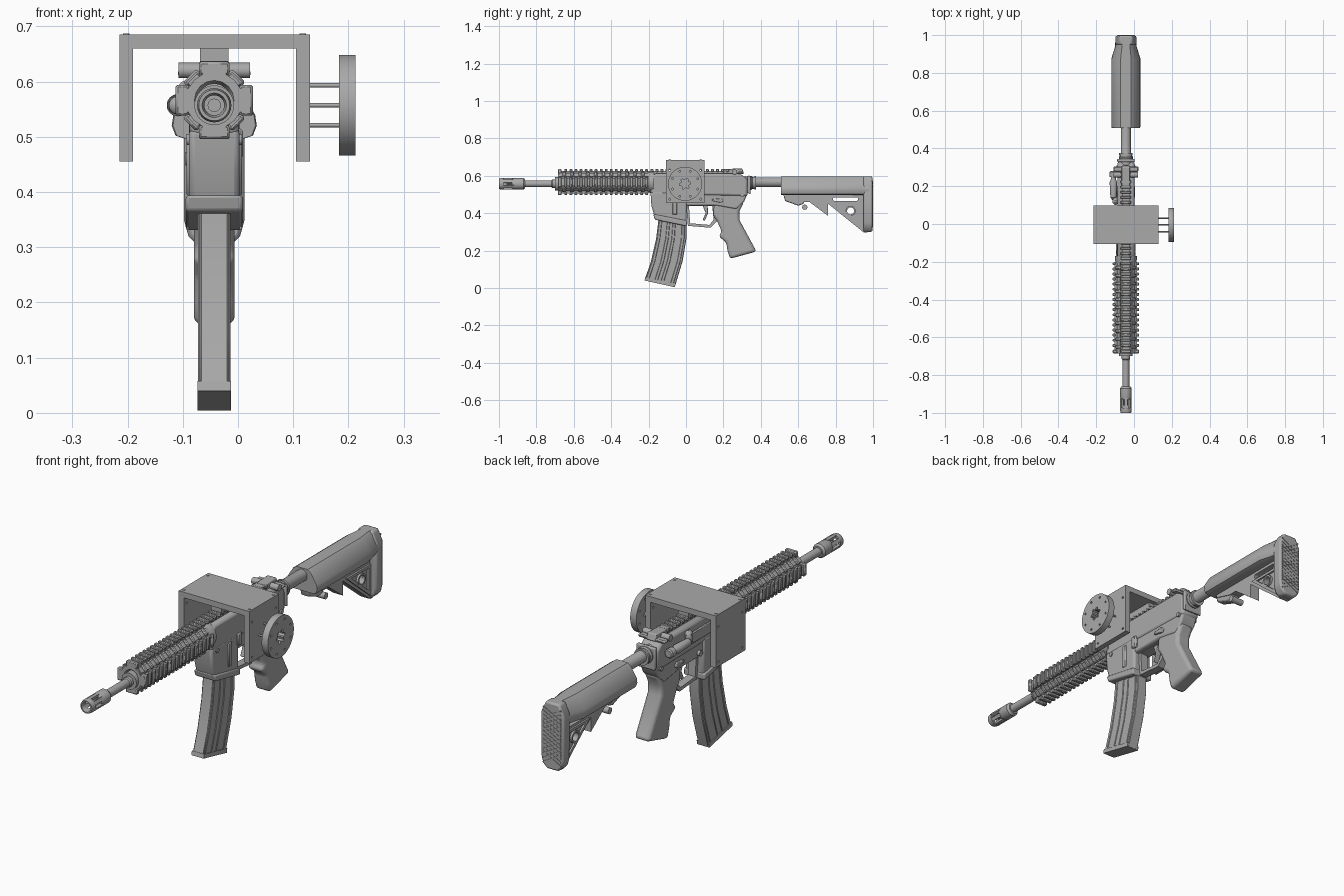
import bpy, bmesh, math
from mathutils import Matrix, Vector

if bpy.data.objects.get("Cube"):
    bpy.data.objects.remove(bpy.data.objects["Cube"])

grey = bpy.data.materials.new("plain grey")
grey.use_nodes = True
grey.diffuse_color = (.4, .4, .4, 1)
grey.node_tree.nodes["Principled BSDF"].inputs["Base Color"].default_value = (.4, .4, .4, 1)

MID = -.043      # sideways centre line of the long body
BORE = .557      # height of the barrel axis
ALONG_X = Matrix(((0, 0, 1, 0), (1, 0, 0, 0), (0, 1, 0, 0), (0, 0, 0, 1)))
ALONG_Y = Matrix(((1, 0, 0, 0), (0, 0, -1, 0), (0, 1, 0, 0), (0, 0, 0, 1)))


def finish(name, bm, at, bevel=0, segments=2):
    bmesh.ops.recalc_face_normals(bm, faces=bm.faces)
    mesh = bpy.data.meshes.new(name)
    bm.to_mesh(mesh)
    bm.free()
    mesh.shade_smooth()
    mesh.set_sharp_from_angle(angle=math.radians(32))
    mesh.materials.append(grey)
    ob = bpy.data.objects.new(name, mesh)
    ob.location = at
    bpy.context.collection.objects.link(ob)
    if bevel:
        mod = ob.modifiers.new("bevel", "BEVEL")
        mod.width, mod.segments, mod.limit_method = bevel, segments, "ANGLE"
    return ob


def box(name, x, y, z, at=None, bevel=0):
    """Box from three (low, high) ranges."""
    bm = bmesh.new()
    bmesh.ops.create_cube(bm, size=1)
    for v in bm.verts:
        v.co = Vector([(r[0] + r[1]) / 2 + c * (r[1] - r[0]) for r, c in zip((x, y, z), v.co)])
    return finish(name, bm, at or (MID, 0, 0), bevel, 1)


def plate(name, outline, half, holes=(), at=None, bevel=0, turn=ALONG_X, segments=2):
    """Flat outline, optionally with holes, thickened both ways."""
    bm = bmesh.new()
    edges = []
    for loop in (outline, *holes):
        vs = [bm.verts.new((p[0], p[1], -half)) for p in loop]
        if holes:
            edges += [bm.edges.new((a, b)) for a, b in zip(vs, vs[1:] + vs[:1])]
        else:
            bm.faces.new(vs)
    if holes:
        bmesh.ops.triangle_fill(bm, use_beauty=True, edges=edges)
    top = bmesh.ops.extrude_face_region(bm, geom=bm.faces[:])["geom"]
    bmesh.ops.translate(bm, vec=(0, 0, 2 * half), verts=[g for g in top if isinstance(g, bmesh.types.BMVert)])
    bm.transform(turn)
    return finish(name, bm, at or (MID, 0, 0), bevel, segments)


def circle(y, z, r, n=16, start=0):
    return [(y + r * math.cos(start + math.tau * i / n), z + r * math.sin(start + math.tau * i / n)) for i in range(n)]


def lathe(name, profile, at, axis="Y", n=32):
    """Revolve (distance, radius) pairs about an axis."""
    bm = bmesh.new()
    vs = [bm.verts.new((r, 0, d)) for d, r in profile]
    es = [bm.edges.new(p) for p in zip(vs, vs[1:])]
    bmesh.ops.spin(bm, geom=vs + es, cent=(0, 0, 0), axis=(0, 0, 1), angle=math.tau, steps=n, use_merge=True)
    bmesh.ops.remove_doubles(bm, verts=bm.verts, dist=.00005)
    bm.transform(Matrix.Rotation(math.pi / 2, 4, "Y") if axis == "X" else Matrix.Rotation(-math.pi / 2, 4, "X"))
    return finish(name, bm, at)


def rod(name, a, b, r, at, axis="Y", n=24):
    return lathe(name, [(a, 0), (a, r), (b, r), (b, 0)], at, axis, n)


axis_at = (MID, 0, BORE)

# Muzzle device: collar, six prongs and a front ring
lathe("muzzle_collar", [(-.93, .01), (-.93, .026), (-.915, .031), (-.87, .031), (-.86, .024), (-.86, 0)], axis_at)
lathe("muzzle_ring", [(-.985, .018), (-1, .022), (-1, .028), (-.985, .031), (-.975, .031), (-.975, .018), (-.985, .018)], axis_at)
for i in range(6):
    prong = box("muzzle_prong", (-.008, .008), (-.98, -.92), (.019, .03), axis_at)
    prong.rotation_euler.y = math.tau * i / 6
rod("muzzle_core", -.96, -.92, .012, axis_at)
lathe("barrel", [(-.87, 0), (-.87, .018), (-.72, .018), (-.715, .022), (-.6, .022), (-.6, 0)], axis_at)

# Handguard: hollow-fronted tube with four toothed rails
RAIL_Z = .566
guard_at = (MID, 0, RAIL_Z)
lathe("handguard_tube", [(-.67, .03), (-.685, .036), (-.685, .052), (-.21, .052), (-.19, .058), (-.17, .058), (-.17, 0)], guard_at, n=16)
lathe("barrel_nut", [(-.7, .02), (-.7, .036), (-.66, .036), (-.66, 0)], axis_at)
for i in range(4):
    turn = math.tau * i / 4
    parts = [box("rail_base", (-.021, .021), (-.685, -.2), (.04, .06), guard_at),
             box("rail_front_cap", (-.028, .028), (-.685, -.665), (.045, .07), guard_at, .004)]
    parts += [box("rail_tooth", (-.028, .028), (y, y + .015), (.056, .07), guard_at, .003)
              for y in [-.65 + .027 * k for k in range(17)]]
    corner = turn + math.pi / 4
    parts.append(box("corner_panel", (-.012, .012), (-.68, -.2), (.04, .056), guard_at))
    vents = [box("corner_rib", (-.017, .017), (y, y + .018), (.05, .063), guard_at, .004)
             for y in [-.66 + .042 * k for k in range(11)]]
    for p in parts:
        p.rotation_euler.y = turn
    for p in vents + parts[-1:]:
        p.rotation_euler.y = corner

# Upper receiver with top rail
plate("upper_receiver", [(-.19, .5), (-.19, .595), (-.16, .612), (.29, .612), (.33, .58), (.33, .49)], .045, bevel=.012)
box("receiver_rail", (-.02, .02), (-.2, .25), (.605, .625))
for k in range(16):
    y = -.19 + .027 * k
    box("receiver_rail_tooth", (-.028, .028), (y, y + .015), (.62, .637), None, .003)
box("bracket_mount", (-.026, .026), (-.09, .08), (.63, .665))
box("charging_handle", (-.066, .066), (.275, .305), (.608, .622), None, .005)
plate("rear_sight", [(.2, .61), (.2, .635), (.3, .64), (.31, .61)], .022, bevel=.004)
for side in (-1, 1):
    rod("sight_knob", -.02, .02, .014, (MID + side * .045, .26, .62), "X")
rod("sight_knob_shaft", -.06, .06, .006, (MID, .26, .622), "X")
lathe("forward_assist", [(.12, 0), (.14, .016), (.22, .02), (.235, .014), (.25, .014), (.25, .02), (.275, .02), (.28, .015), (.28, 0)], (MID - .066, 0, BORE))
box("port_cover", (-.052, -.04), (-.1, .09), (.525, .575), None, .004)
box("case_deflector", (-.07, -.04), (.1, .14), (.54, .6), None, .012)

# Lower receiver, magazine well and controls
plate("lower_receiver", [(-.03, .52), (-.03, .44), (.16, .44), (.27, .42), (.31, .46), (.335, .52), (.335, .55), (.28, .53)], .04, bevel=.008)
plate("magazine_well", [(-.19, .515), (-.185, .44), (-.165, .37), (.003, .335), (.005, .515)], .046, bevel=.01)
plate("magazine_well_lip", [(-.175, .395), (-.167, .365), (.005, .33), (.005, .36)], .052, bevel=.006)
box("well_ridge", (-.05, .05), (-.075, -.045), (.39, .5), None, .006)
for y in (-.15, .3):
    rod("takedown_pin", -.05, .05, .01, (MID, y, .495), "X")
plate("selector_lever", [(.14, .465), (.14, .475), (.19, .48), (.2, .465), (.19, .455)], .049, bevel=.003)
box("bolt_catch", (.03, .052), (-.01, .02), (.46, .515), None, .005)
rod("magazine_button", -.052, -.03, .012, (MID, .03, .46), "X")
plate("trigger_guard", [(.0, .45), (.01, .332), (.13, .322), (.17, .36), (.16, .45)], .018,
      [[(.016, .438), (.022, .346), (.125, .337), (.148, .365), (.14, .438)]])
plate("trigger", [(.085, .45), (.105, .4), (.09, .365), (.1, .358), (.118, .4), (.115, .45)], .01, bevel=.003)

# Curved magazine with raised ribs that follow its sweep
front = [(-.14, .46), (-.148, .358), (-.16, .262), (-.187, .144), (-.222, .04)]
back = [(.0, .46), (.003, .337), (.002, .262), (-.018, .144), (-.06, .004)]


def sweep(t):
    return [Vector(a).lerp(Vector(b), t) for a, b in zip(front, back)]


plate("magazine", front + back[::-1], .026, bevel=.003, segments=1)
for t in (.08, .36, .56, .88):
    plate("magazine_rib", sweep(t - .05) + sweep(t + .05)[::-1], .029, bevel=.002, segments=1)
floor = [sweep(0)[-1], sweep(1)[-1]]
plate("magazine_floor", floor + [p + Vector((.004, .018)) for p in floor[::-1]], .03)

# Pistol grip
plate("pistol_grip", [(.15, .45), (.145, .385), (.165, .36), (.192, .3), (.174, .275), (.215, .245), (.222, .2),
                      (.235, .156), (.377, .195), (.285, .365), (.285, .41), (.31, .46)], .037, bevel=.016, segments=3)

# Buffer tube and lock ring
lathe("buffer_tube", [(.3, 0), (.3, .03), (.34, .03), (.35, .026), (.6, .026), (.6, 0)], (MID, 0, .565))
lathe("lock_ring", [(.335, .02), (.335, .037), (.35, .037), (.355, .032), (.365, .032), (.365, .036), (.375, .036), (.375, .02)], (MID, 0, .562))
plate("sling_plate", [(.328, .6), (.328, .51), (.345, .5), (.345, .6)], .046, bevel=.005)


# Stock: wide cheek body lofted along the length
def stock_body():
    half = [(.028, .597), (.045, .585), (.074, .54), (.077, .52), (.07, .502), (.055, .497)]
    section = half + [(-x, z) for x, z in half[::-1]]
    bm = bmesh.new()
    rings = [[bm.verts.new((x * s, y, z)) for x, z in section] for y, s in ((.508, .97), (.515, 1), (.875, 1), (.94, .74), (.985, .72))]
    for a, b in zip(rings, rings[1:]):
        for i in range(len(a)):
            j = (i + 1) % len(a)
            bm.faces.new((a[i], a[j], b[j], b[i]))
    bm.faces.new(rings[0])
    bm.faces.new(rings[-1])
    finish("stock_body", bm, (MID, 0, 0))


stock_body()
slot = circle(.795, .475, .01, 12, math.pi / 2)[:7] + circle(.91, .475, .01, 12, -math.pi / 2)[:7]
plate("stock_web", [(.53, .52), (.53, .485), (.62, .46), (.66, .46), (.76, .385), (.76, .45), (.95, .297), (.97, .297), (.97, .52)],
      .024, [slot, circle(.88, .412, .019)])
plate("stock_rim", [(.775, .455), (.945, .315), (.945, .455)], .032,
      [[(.81, .443), (.93, .345), (.93, .443)]])
lathe("sling_socket", [(-.034, .019), (-.034, .027), (.034, .027), (.034, .019), (-.034, .019)], (MID, .88, .412), "X")
plate("release_lever", [(.52, .5), (.53, .465), (.6, .44), (.63, .45), (.63, .47), (.56, .5)], .02, bevel=.005)
rod("lever_pin", -.03, .03, .014, (MID, .635, .432), "X")

# Butt pad with a tread of diagonal strips
pad = [(x * .055, z) for x, z in ((-1, .35), (-.85, .32), (-.5, .3), (.5, .3), (.85, .32), (1, .35), (1, .55), (.6, .597), (-.6, .597), (-1, .55))]
plate("butt_pad", pad, .024, at=(MID, .973, 0), turn=ALONG_Y, bevel=.008)
for k in range(12):
    for side in (-1, 1):
        strip = box("tread_strip", (-.05, .05), (-.003, .003), (-.003, .003), (MID, .997, .35 + k * .018))
        strip.rotation_euler.y = side * .5

# Square bracket: top and two drilled cheeks
Y0, Y1, TOP, LOW = -.107, .099, .685, .455
box("bracket_top", (-.215, .13), (Y0, Y1), (.66, TOP), (0, 0, 0))
cheek = [(Y0, LOW), (Y1, LOW), (Y1, .66), (Y0, .66)]
drill = [circle(y, z, .005, 8) for y in (Y0 + .02, Y1 - .02) for z in (LOW + .02, .63)]
for x in (-.2025, .1175):
    plate("bracket_cheek", cheek, .0125, drill, (x, 0, 0))
    for y in (Y0 + .02, Y1 - .02):
        screw = rod("bracket_screw", 0, .003, .006, (x, y, TOP - .001))
        screw.rotation_euler.x = math.pi / 2

# Round flange on four standoffs
HUB = -.005
star = [((.03 if i % 4 < 2 else .021) * math.cos(math.tau * i / 24) + HUB, (.03 if i % 4 < 2 else .021) * math.sin(math.tau * i / 24) + BORE) for i in range(24)]
bolts = [circle(HUB + r * math.cos(a), BORE + r * math.sin(a), .005, 8)
         for r, a in [(.073, math.tau * (i + .5) / 8) for i in range(8)]]
plate("flange", circle(HUB, BORE, .091, 64), .015, [star] + bolts, (.198, 0, 0))
for y, z in circle(HUB, BORE, .036, 4):
    rod("standoff", .125, .19, .004, (0, y, z), "X", 12)
